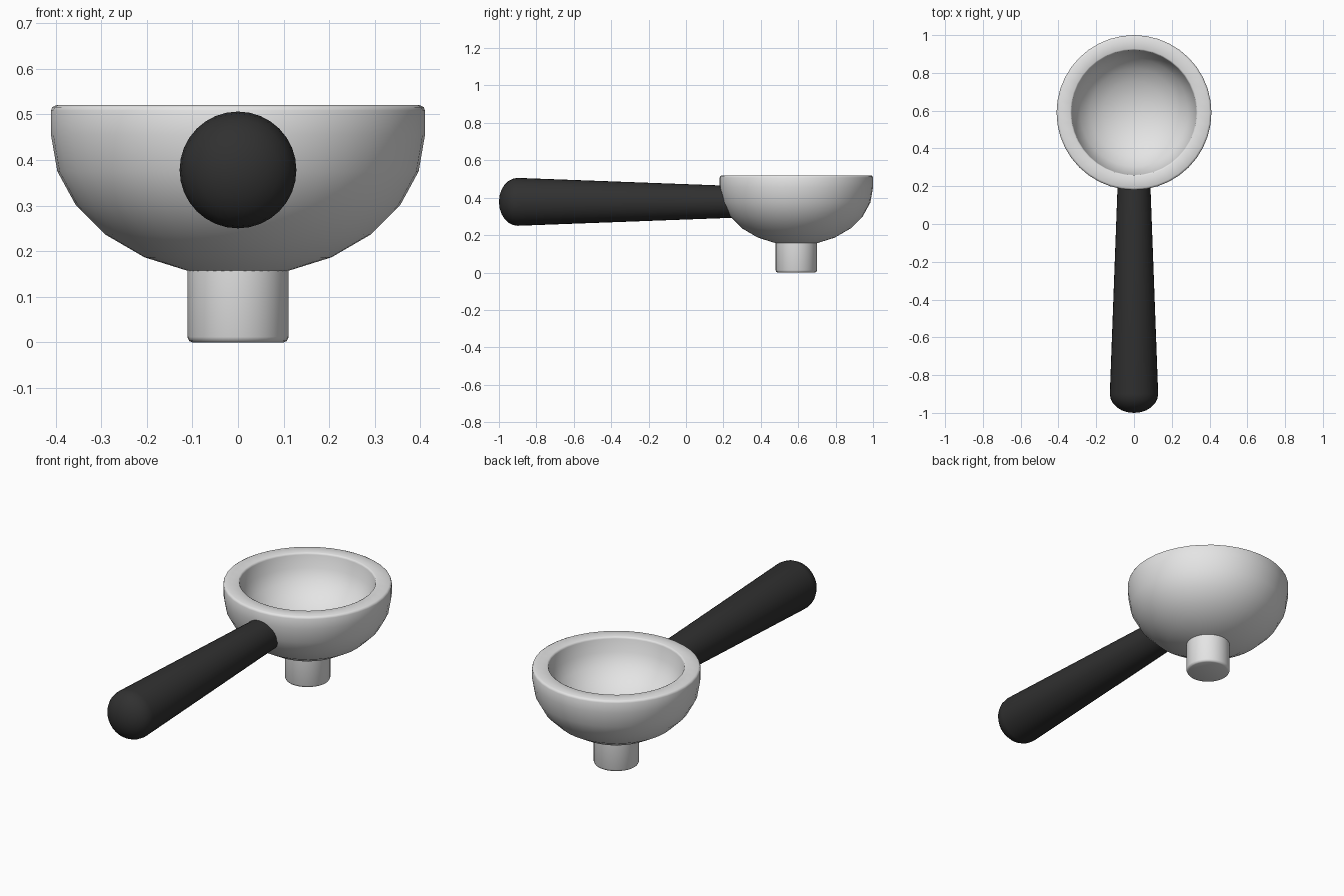
import bpy, bmesh, math
from mathutils import Matrix

if "Cube" in bpy.data.objects:
    bpy.data.objects.remove(bpy.data.objects["Cube"])


def material(name, rgb):
    m = bpy.data.materials.new(name)
    m.diffuse_color = (*rgb, 1)
    m.use_nodes = True
    m.node_tree.nodes["Principled BSDF"].inputs["Base Color"].default_value = m.diffuse_color
    return m


steel = material("brushed steel", (0.78, 0.78, 0.78))
black = material("black grip", (0.03, 0.03, 0.03))


def lathe(name, profile, mat, matrix, segs=32, angle=50):
    """Revolve a (radius, height) profile around local z."""
    bm = bmesh.new()
    verts = [bm.verts.new((r, 0, z)) for r, z in profile]
    edges = [bm.edges.new(p) for p in zip(verts, verts[1:])]
    bmesh.ops.spin(bm, geom=verts + edges, cent=(0, 0, 0), axis=(0, 0, 1),
                   angle=math.tau, steps=segs, use_duplicate=False)
    bmesh.ops.remove_doubles(bm, verts=bm.verts[:], dist=1e-4)
    bmesh.ops.recalc_face_normals(bm, faces=bm.faces[:])
    me = bpy.data.meshes.new(name)
    bm.to_mesh(me)
    bm.free()
    me.transform(matrix)
    me.materials.append(mat)
    ob = bpy.data.objects.new(name, me)
    bpy.context.collection.objects.link(ob)
    bpy.ops.object.select_all(action='DESELECT')
    ob.select_set(True)
    bpy.context.view_layer.objects.active = ob
    bpy.ops.object.shade_smooth_by_angle(angle=math.radians(angle))
    return ob


def quarter(radius, depth, z):
    """Quarter ellipse from the axis at the bottom up to the rim."""
    return [(radius * math.sin(a), z - depth * math.cos(a))
            for a in (i * math.pi / 12 for i in range(7))]


cup = Matrix.Translation((0, 0.59, 0))

# Thick-walled bowl: outer skin, flat rim, rounded inside
outer = quarter(0.41, 0.31, 0.455) + [(0.41, 0.508), (0.407, 0.516), (0.399, 0.52)]
inner = [(0.338, 0.52), (0.332, 0.517)] + quarter(0.33, 0.25, 0.51)[::-1]
lathe("filter_bowl", outer + inner, steel, cup, 40)

# Stubby spout under the bowl
lathe("spout", [(0, 0), (0.1, 0), (0.107, 0.003), (0.111, 0.012), (0.111, 0.18), (0, 0.18)],
      steel, cup)

# Tapered handle with a domed end, running along y
dome = [(r, z - 0.9) for r, z in quarter(0.128, 0.1, 0)]
lathe("handle", dome + [(0.085, 0.255), (0, 0.255)], black,
      Matrix.Translation((0, 0, 0.378)) @ Matrix.Rotation(-math.pi / 2, 4, 'X'))
